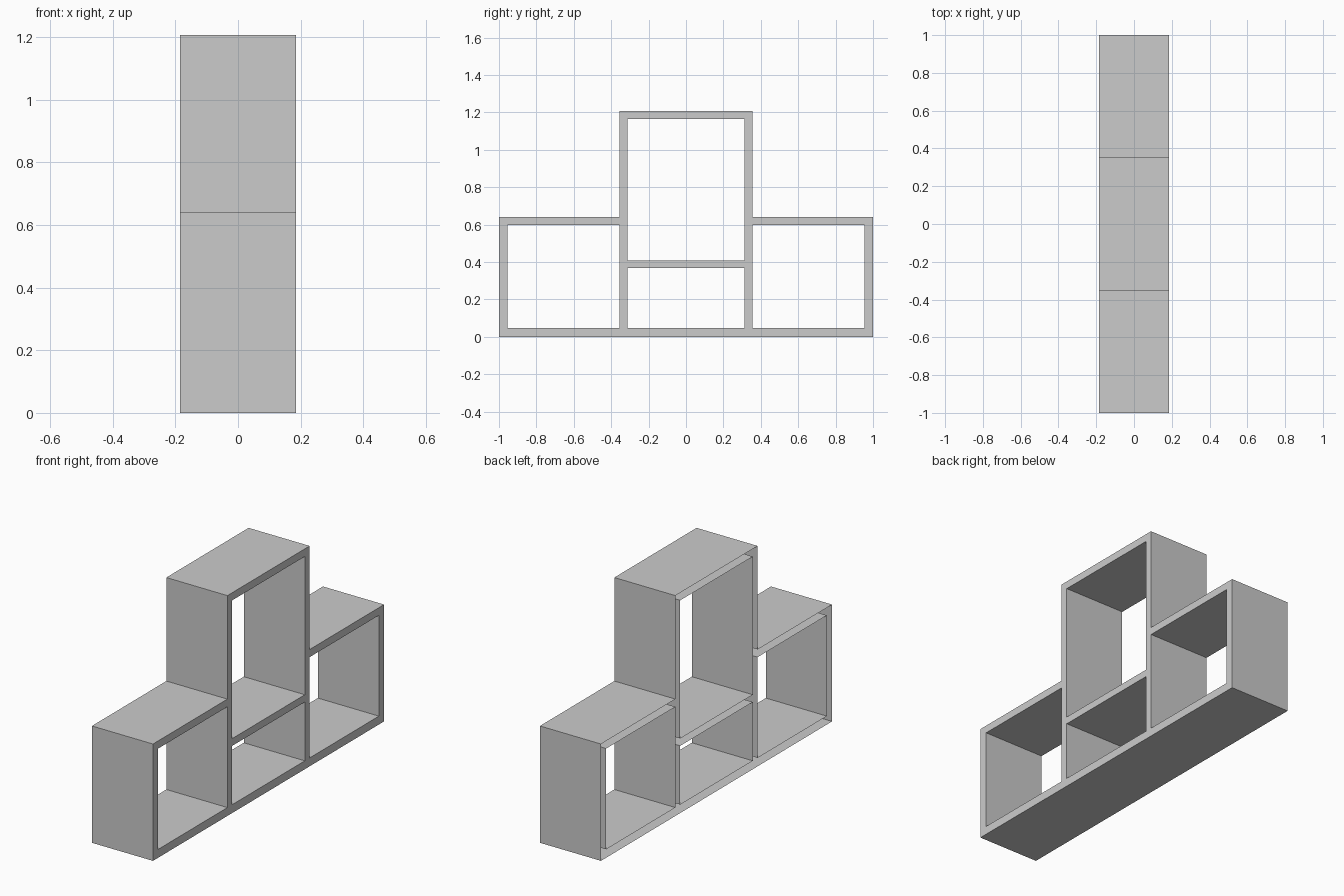
import bpy
import bmesh
from mathutils import Vector

default_cube = bpy.data.objects.get("Cube")
if default_cube:
    bpy.data.objects.remove(default_cube, do_unlink=True)

grey = bpy.data.materials.new("plain_grey")
grey.use_nodes = True
colour = (0.6, 0.6, 0.6, 1)
grey.diffuse_color = colour
grey.node_tree.nodes["Principled BSDF"].inputs["Base Color"].default_value = colour

HALF_DEPTH = 0.185
# Board edges along the length and the height
half = [0.314, 0.356, 0.955, 1.0]
ys = [-v for v in reversed(half)] + half
zs = [0, 0.046, 0.368, 0.408, 0.598, 0.64, 1.165, 1.207]

# Open compartments: inner y, outer y, bottom z, top z (mirrored in y)
openings = [(-half[0], half[0], zs[1], zs[2]),
            (-half[0], half[0], zs[3], zs[6]),
            (half[1], half[2], zs[1], zs[4])]


def is_board(y, z):
    y = abs(y)
    if y > half[1] and z > zs[5]:
        return False
    return not any(a < y < b and c < z < d for a, b, c, d in openings)


# Front profile of the boards, laid out cell by cell
bm = bmesh.new()
for y0, y1 in zip(ys, ys[1:]):
    for z0, z1 in zip(zs, zs[1:]):
        if is_board((y0 + y1) / 2, (z0 + z1) / 2):
            corners = [(y0, z0), (y1, z0), (y1, z1), (y0, z1)]
            bm.faces.new([bm.verts.new((HALF_DEPTH, y, z)) for y, z in corners])
bmesh.ops.remove_doubles(bm, verts=bm.verts, dist=0.001)

# Board skins run from the profile to the other side, which stays open
rim = [e for e in bm.edges if e.is_boundary]
skins = bmesh.ops.extrude_edge_only(bm, edges=rim)
new_verts = [g for g in skins["geom"] if isinstance(g, bmesh.types.BMVert)]
bmesh.ops.translate(bm, verts=new_verts, vec=Vector((-2 * HALF_DEPTH, 0, 0)))
bmesh.ops.recalc_face_normals(bm, faces=bm.faces)
cap = next(f for f in bm.faces if abs(f.normal.x) > 0.9)
if cap.normal.x < 0:
    bmesh.ops.reverse_faces(bm, faces=bm.faces)
bmesh.ops.dissolve_limit(bm, angle_limit=0.01, verts=bm.verts, edges=bm.edges)

mesh = bpy.data.meshes.new("shelf_unit")
bm.to_mesh(mesh)
bm.free()
mesh.materials.append(grey)
shelf = bpy.data.objects.new("shelf_unit", mesh)
bpy.context.collection.objects.link(shelf)
